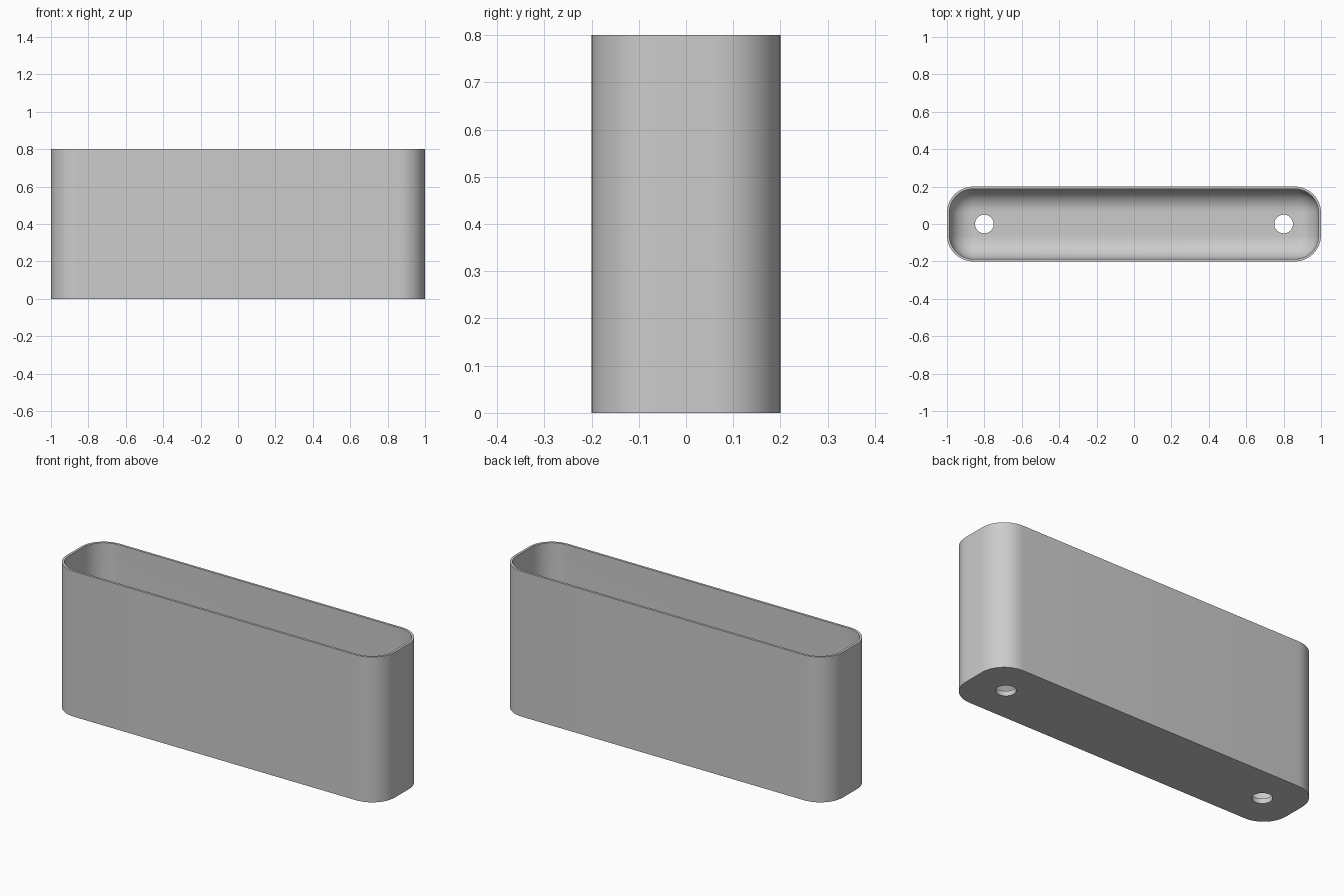
import bpy
import bmesh
from math import cos, sin, pi, radians

LENGTH, DEPTH, HEIGHT = 2.0, 0.4, 0.8
CORNER = 0.14        # outer corner radius
WALL = 0.013
FLOOR = 0.027
FILLET = 0.12        # rounding between inner wall and floor
HOLE_X, HOLE_R = 0.8, 0.05
CORNER_STEPS, FILLET_STEPS = 12, 10

cube = bpy.data.objects.get("Cube")
if cube:
    bpy.data.objects.remove(cube, do_unlink=True)

grey = bpy.data.materials.new("plain grey")
grey.use_nodes = True
colour = (0.6, 0.6, 0.6, 1)
grey.diffuse_color = colour
grey.node_tree.nodes["Principled BSDF"].inputs["Base Color"].default_value = colour


def ring(bm, inset, z):
    """Rounded rectangle of vertices, pulled in by inset."""
    verts = []
    cx, cy = LENGTH / 2 - CORNER, DEPTH / 2 - CORNER
    r = CORNER - inset
    for quarter, (sx, sy) in enumerate([(1, 1), (-1, 1), (-1, -1), (1, -1)]):
        for i in range(CORNER_STEPS + 1):
            a = (quarter + i / CORNER_STEPS) * pi / 2
            verts.append(bm.verts.new((sx * cx + r * cos(a), sy * cy + r * sin(a), z)))
    return verts


# Wall section: outside bottom, outside top, rim, then down the rounded inside
section = [(0, 0), (0, HEIGHT), (WALL, HEIGHT)]
for i in range(FILLET_STEPS + 1):
    a = i / FILLET_STEPS * pi / 2
    section.append((WALL + FILLET * (1 - cos(a)), FLOOR + FILLET * (1 - sin(a))))

# Open box body
bm = bmesh.new()
rings = [ring(bm, inset, z) for inset, z in section]
for low, high in zip(rings, rings[1:]):
    for i in range(len(low)):
        j = (i + 1) % len(low)
        bm.faces.new((low[i], low[j], high[j], high[i]))
bm.faces.new(rings[0][::-1])
bm.faces.new(rings[-1])
mesh = bpy.data.meshes.new("planter_box")
bm.to_mesh(mesh)
bm.free()
mesh.materials.append(grey)
box = bpy.data.objects.new("planter_box", mesh)
bpy.context.collection.objects.link(box)

# Two round drain holes through the floor
for side in (-1, 1):
    bpy.ops.mesh.primitive_cylinder_add(vertices=32, radius=HOLE_R, depth=0.2,
                                        location=(side * HOLE_X, 0, 0))
    cutter = bpy.context.object
    cutter.name = "drain_hole_cutter"
    cutter.hide_render = True
    cutter.data.materials.append(grey)
    bpy.ops.object.select_all(action='DESELECT')
    box.select_set(True)
    bpy.context.view_layer.objects.active = box
    cut = box.modifiers.new("drain_hole", 'BOOLEAN')
    cut.operation = 'DIFFERENCE'
    cut.solver = 'EXACT'
    cut.object = cutter
    bpy.ops.object.modifier_apply(modifier=cut.name)
    bpy.data.objects.remove(cutter, do_unlink=True)

bpy.ops.object.shade_smooth_by_angle(angle=radians(35))
